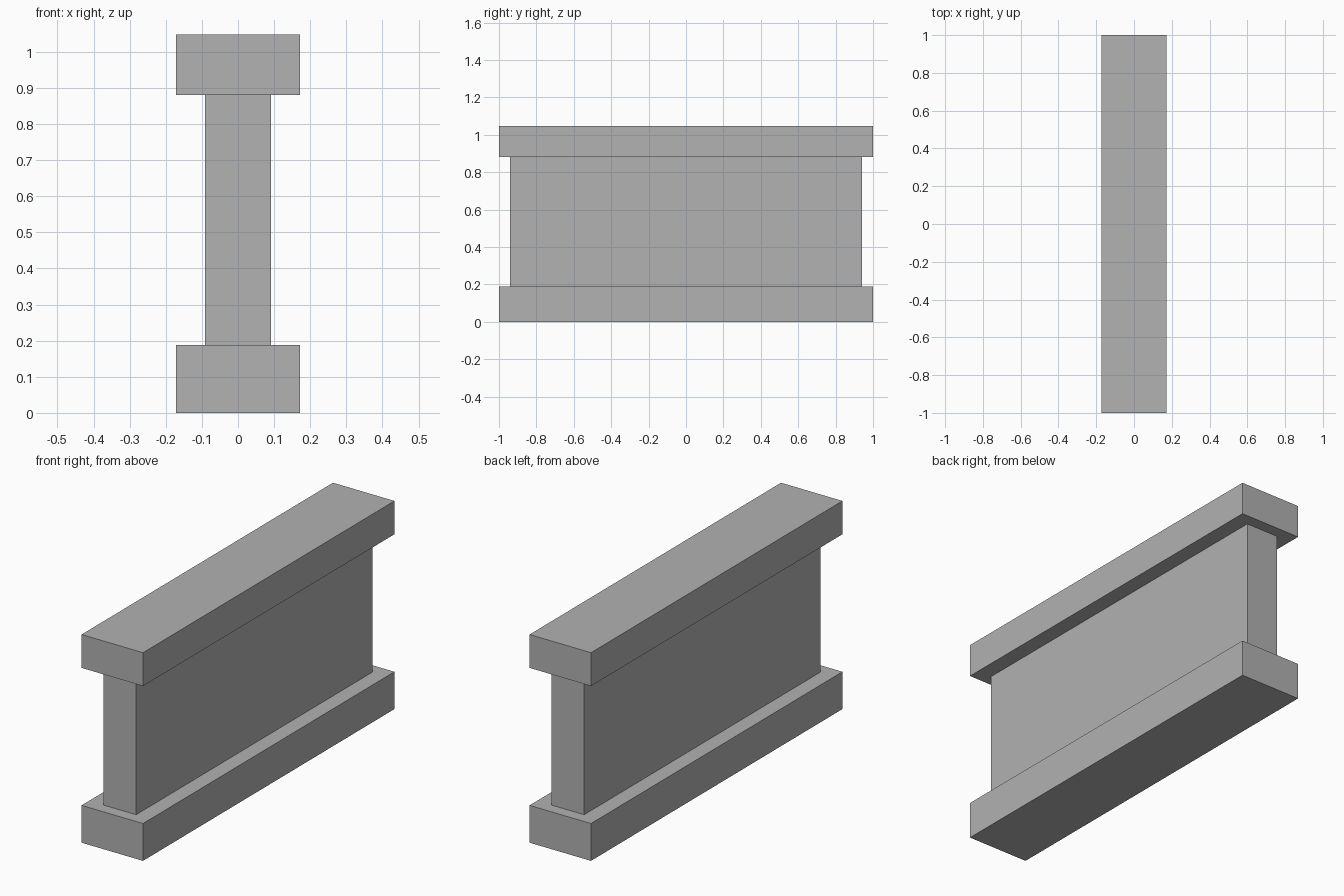
import bpy

# Remove the default object
if "Cube" in bpy.data.objects:
    bpy.data.objects.remove(bpy.data.objects["Cube"], do_unlink=True)

# Plain grey stone
GREY = (0.445, 0.445, 0.445, 1.0)
stone = bpy.data.materials.new("grey_stone")
stone.use_nodes = True
stone.diffuse_color = GREY
stone.node_tree.nodes["Principled BSDF"].inputs["Base Color"].default_value = GREY


def block(name, width, length, bottom, top):
    """Box centred on the z axis, spanning bottom to top."""
    bpy.ops.mesh.primitive_cube_add(size=1, location=(0, 0, (bottom + top) / 2))
    obj = bpy.context.object
    obj.name = obj.data.name = name
    obj.scale = (width, length, top - bottom)
    bpy.ops.object.transform_apply(location=False, rotation=False, scale=True)
    obj.data.materials.append(stone)
    return obj


# Wall: wide base, thinner middle, wide coping on top
block("wall_base", 0.342, 2.0, 0.0, 0.188)
block("wall_panel", 0.182, 1.88, 0.188, 0.88)
block("wall_coping", 0.342, 2.0, 0.88, 1.048)
